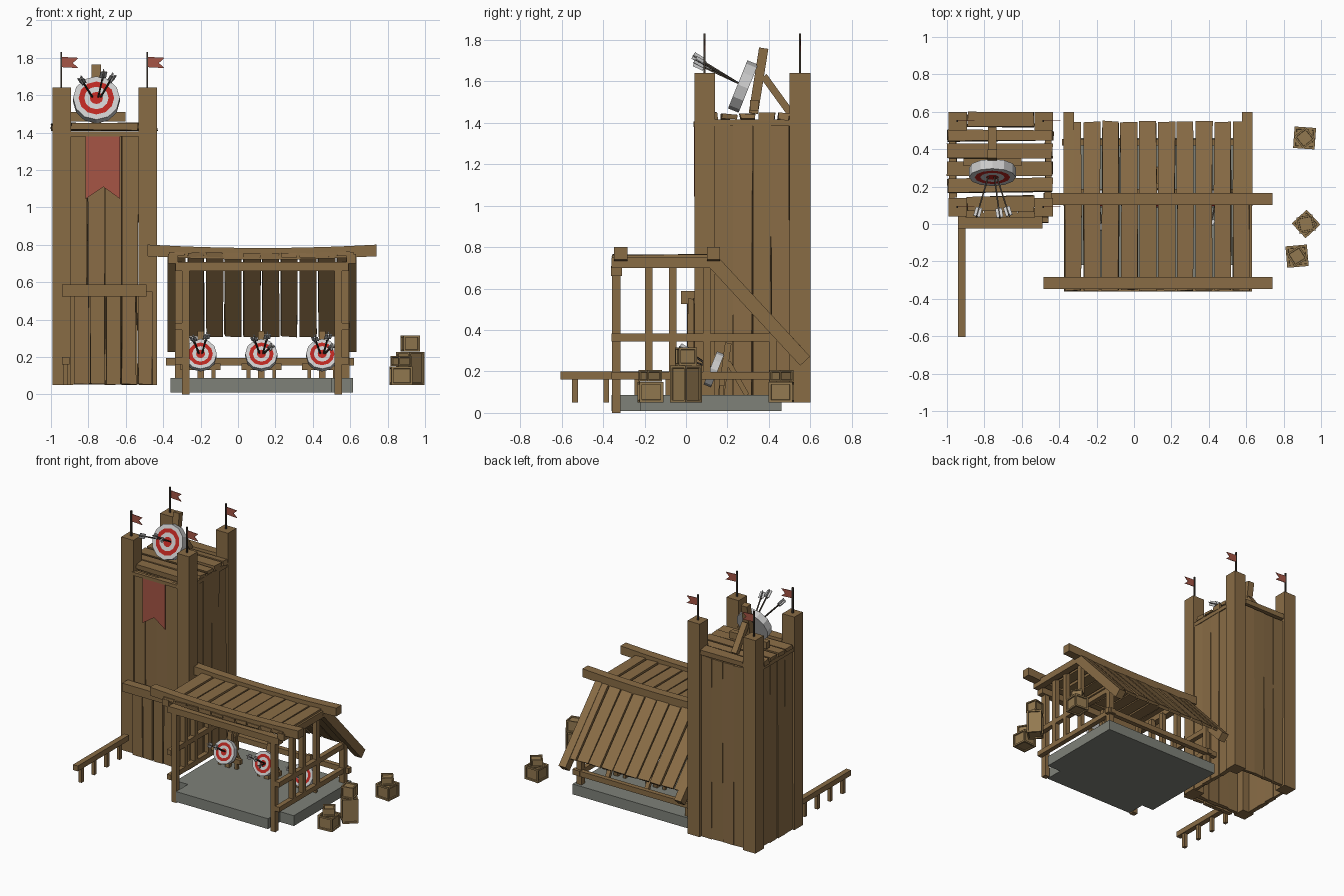
import bpy, bmesh, random
from math import radians, pi
from mathutils import Vector, Matrix

if "Cube" in bpy.data.objects:
    bpy.data.objects.remove(bpy.data.objects["Cube"])
random.seed(4)


def mat(name, c):
    m = bpy.data.materials.new(name)
    m.diffuse_color = (*c, 1)
    m.use_nodes = True
    m.node_tree.nodes["Principled BSDF"].inputs["Base Color"].default_value = m.diffuse_color
    return m


WOOD = mat("wood", (.25, .15, .06))
PALE = mat("pale_wood", (.29, .19, .08))
STONE = mat("stone", (.21, .22, .19))
CLOTH = mat("cloth", (.38, .09, .06))
WHITE = mat("white", (.65, .65, .65))
RED = mat("red", (.5, .02, .015))
DARK = mat("dark", (.05, .04, .03))


def finish(name, bm, *mats):
    bmesh.ops.recalc_face_normals(bm, faces=bm.faces)
    me = bpy.data.meshes.new(name)
    bm.to_mesh(me)
    bm.free()
    for m in mats:
        me.materials.append(m)
    ob = bpy.data.objects.new(name, me)
    bpy.context.collection.objects.link(ob)
    return ob


def box(name, x0, x1, y0, y1, z0, z1, m=WOOD, jit=0):
    bm = bmesh.new()
    bmesh.ops.create_cube(bm, size=1)
    for v in bm.verts:
        v.co = Vector(((x0 + x1) / 2 + v.co.x * (x1 - x0), (y0 + y1) / 2 + v.co.y * (y1 - y0),
                       (z0 + z1) / 2 + v.co.z * (z1 - z0)))
        v.co += Vector([random.uniform(-jit, jit) for _ in range(3)])
    return finish(name, bm, m)


def beam(name, a, b, w, h, m=WOOD, jit=0):
    a, b = Vector(a), Vector(b)
    ob = box(name, -w / 2, w / 2, -(b - a).length / 2, (b - a).length / 2, -h / 2, h / 2, m, jit)
    ob.matrix_world = Matrix.Translation((a + b) / 2) @ (b - a).to_track_quat('Y', 'Z').to_matrix().to_4x4()
    return ob


def sheet(name, pts, y, t, m):
    """Thin cloth cut from an x,z outline."""
    bm = bmesh.new()
    f = bm.faces.new([bm.verts.new((x, y, z)) for x, z in pts])
    r = bmesh.ops.extrude_face_region(bm, geom=[f])
    for v in r["geom"]:
        if isinstance(v, bmesh.types.BMVert):
            v.co.y += t
    return finish(name, bm, m)


def arrow(tip, tail):
    tip, tail = Vector(tip), Vector(tail)
    beam("arrow_shaft", tip, tail, .008, .008, DARK)
    f = tail.lerp(tip, .22)
    beam("arrow_feather", f, tail, .036, .005, WHITE)
    beam("arrow_feather", f, tail, .005, .036, WHITE)


def target(c, s, foot, tails):
    c = Vector(c)
    P = lambda x, y, z: c + Vector((x, y, z)) * s
    # disc with painted rings
    bm = bmesh.new()
    bmesh.ops.create_cone(bm, cap_ends=True, segments=12, radius1=.125 * s, radius2=.125 * s, depth=.055 * s)
    bm.faces.ensure_lookup_table()
    face = max(bm.faces, key=lambda f: f.calc_center_median().z)
    for k in (1, 0, 1):
        bmesh.ops.inset_region(bm, faces=[face], thickness=.029 * s, use_even_offset=True)
        face.material_index = k
    bm.transform(Matrix.Translation(c) @ Matrix.Rotation(radians(68), 4, 'X'))
    finish("target_disc", bm, WHITE, RED)
    # easel behind the disc
    beam("target_post", P(0, .05, -foot), P(0, .10, .185), .05 * s, .045 * s)
    beam("target_brace", P(0, .1, .05), P(0, .23, -foot), .045 * s, .035 * s)
    beam("target_crossbar", P(-.155, .055, -.09), P(.155, .055, -.09), .04 * s, .05 * s)
    if foot > .15:
        for x in (-.1, .1):
            beam("target_leg", P(x, .055, -.08), P(x, .055, -foot), .03 * s, .03 * s)
    for t in tails:
        arrow(P(t[0] * .25, -.02, .015), P(*t))


def crate(x, y, z, w, h, rot):
    bm = bmesh.new()
    bmesh.ops.create_cube(bm, size=1)
    bmesh.ops.scale(bm, vec=(w, w, h), verts=bm.verts)
    bmesh.ops.recalc_face_normals(bm, faces=bm.faces)
    bmesh.ops.inset_individual(bm, faces=bm.faces[:], thickness=w * .15)
    bmesh.ops.inset_individual(bm, faces=bm.faces[:6], thickness=.002, depth=-.008)
    bm.transform(Matrix.Translation((x, y, z + h / 2)) @ Matrix.Rotation(radians(rot), 4, 'Z'))
    finish("crate", bm, PALE)


# ---- tower: posts with flags
for x in (-.943, -.483):
    for y in (.09, .55):
        box("tower_post", x - .05, x + .05, y - .05, y + .05, .05, 1.64)
        box("flag_pole", x - .007, x + .003, y - .005, y + .005, 1.63, 1.83, DARK)
        sheet("flag", [(x, 1.805), (x + .09, 1.8), (x + .06, 1.772), (x + .09, 1.745), (x, 1.75)], y, .004, CLOTH)

# tower plank walls
for i in range(4):
    x = -.893 + i * .09
    y = .14 + i * .09
    for y0 in (.055, .555):
        box("wall_plank", x + .001, x + .088, y0, y0 + .03, .055, 1.4, jit=.004)
    for x0 in (-.98, -.475):
        box("wall_plank", x0, x0 + .03, y + .001, y + .088, .055, 1.41, jit=.004)

# tower top deck
for y0, y1 in ((.17, .245), (.26, .335), (.35, .425), (.44, .5)):
    box("deck_plank", -.995, -.435, y0, y1, 1.415, 1.445, jit=.007)
for y0 in (.07, .52):
    box("deck_edge", -.89, -.535, y0, y0 + .08, 1.415, 1.45, jit=.006)
for x in (-.975, -.455):
    box("deck_support", x - .015, x + .015, .1, .55, 1.385, 1.415)
target((-.757, .275, 1.575), 1, .13, [(-.085, -.235, .115), (.04, -.24, .15), (.09, -.23, .13)])

# banner and its rail
box("banner_rail", -.9, -.53, .035, .06, 1.38, 1.405)
sheet("banner", [(-.815, 1.385), (-.63, 1.385), (-.63, 1.045), (-.72, 1.11), (-.815, 1.045)], .038, .008, CLOTH)

# lower front boarding
box("front_beam", -.94, -.49, -.025, .04, .525, .587)
for i in range(5):
    x = -.875 + i * .085
    box("front_board", x, x + .075, .008, .04, .055, .55, jit=.003)

# hitching rail
box("hitch_rail", -.94, -.9, -.605, 0, .16, .2)
for i in range(4):
    y = -.535 + i * .15
    box("hitch_leg", -.932, -.908, y - .014, y + .014, .05, .17)

# ---- stall floor, with notched front corners
bm = bmesh.new()
outline = [(-.26, -.36), (.5, -.36), (.5, -.22), (.615, -.22), (.615, .46), (-.36, .46), (-.36, -.22), (-.26, -.22)]
f = bm.faces.new([bm.verts.new((x, y, .01)) for x, y in outline])
r = bmesh.ops.extrude_face_region(bm, geom=[f])
bmesh.ops.translate(bm, vec=(0, 0, .077), verts=[v for v in r["geom"] if isinstance(v, bmesh.types.BMVert)])
finish("stall_floor", bm, STONE)


def sag(x):
    return -.018 * (1 - ((x - .13) / .61) ** 2)


# sagging roof beams along x
for y in (-.315, .133):
    bm = bmesh.new()
    rings = []
    for i in range(7):
        x = -.485 + i * 1.225 / 6
        rings.append([bm.verts.new((x, y + a * .032, .77 + b * .031 + sag(x)))
                      for a, b in ((-1, -1), (1, -1), (1, 1), (-1, 1))])
    for p, q in zip(rings, rings[1:]):
        for k in range(4):
            bm.faces.new((p[k], p[(k + 1) % 4], q[(k + 1) % 4], q[k]))
    bm.faces.new(rings[0])
    bm.faces.new(rings[-1])
    finish("roof_beam", bm, WOOD)

# roof planks: flat top, then the back slope
for i in range(10):
    x0 = -.37 + i * .1
    z = sag(x0 + .045)
    box("roof_top_plank", x0, x0 + .088, -.355, .14, .75 + z, .772 + z, jit=.004)
    beam("roof_slope_plank", (x0 + .044, .13, .768 + z), (x0 + .044, .54, .315), .09, .022, jit=.004)

# side frames
for x, s in ((-.348, 1), (.605, -1)):
    xi = x + .03 * s
    xf = x + .068 * s
    box("side_beam", x - .026, x + .026, -.36, .14, .7, .75)
    beam("rafter", (x, .12, .742), (x, .575, .25), .057, .065)
    box("front_post", xf - .02, xf + .02, -.357, -.317, 0, .665)
    for y in (-.18, -.063, .1):
        box("side_post", xi - .018, xi + .018, y - .018, y + .018, .17, .71)
    box("back_post", xi - .02, xi + .02, .4, .44, .08, .42)
    box("upper_rail", xi - .018, xi + .018, -.36, .44, .345, .382)
    box("lower_rail", xi - .018, xi + .018, -.36, .46, .16, .197)
box("front_header", -.335, .59, -.362, -.31, .66, .708)
box("back_rail", -.385, .62, .42, .455, .155, .195)

# practice targets
for x in (-.2, .125, .45):
    target((x, .135, .21), .69, .18, [(-.06, -.2, .14), (.05, -.24, .16), (.08, -.2, .07)][:2 + (x > 0)])

# crates
crate(.92, 0, .05, .108, .178, 43)
crate(.92, 0, .229, .088, .086, 12)
crate(.872, -.172, .05, .115, .1, 5)
crate(.872, -.172, .151, .082, .055, 32)
crate(.912, .46, .05, .115, .1, -4)
crate(.912, .46, .151, .082, .055, 38)
